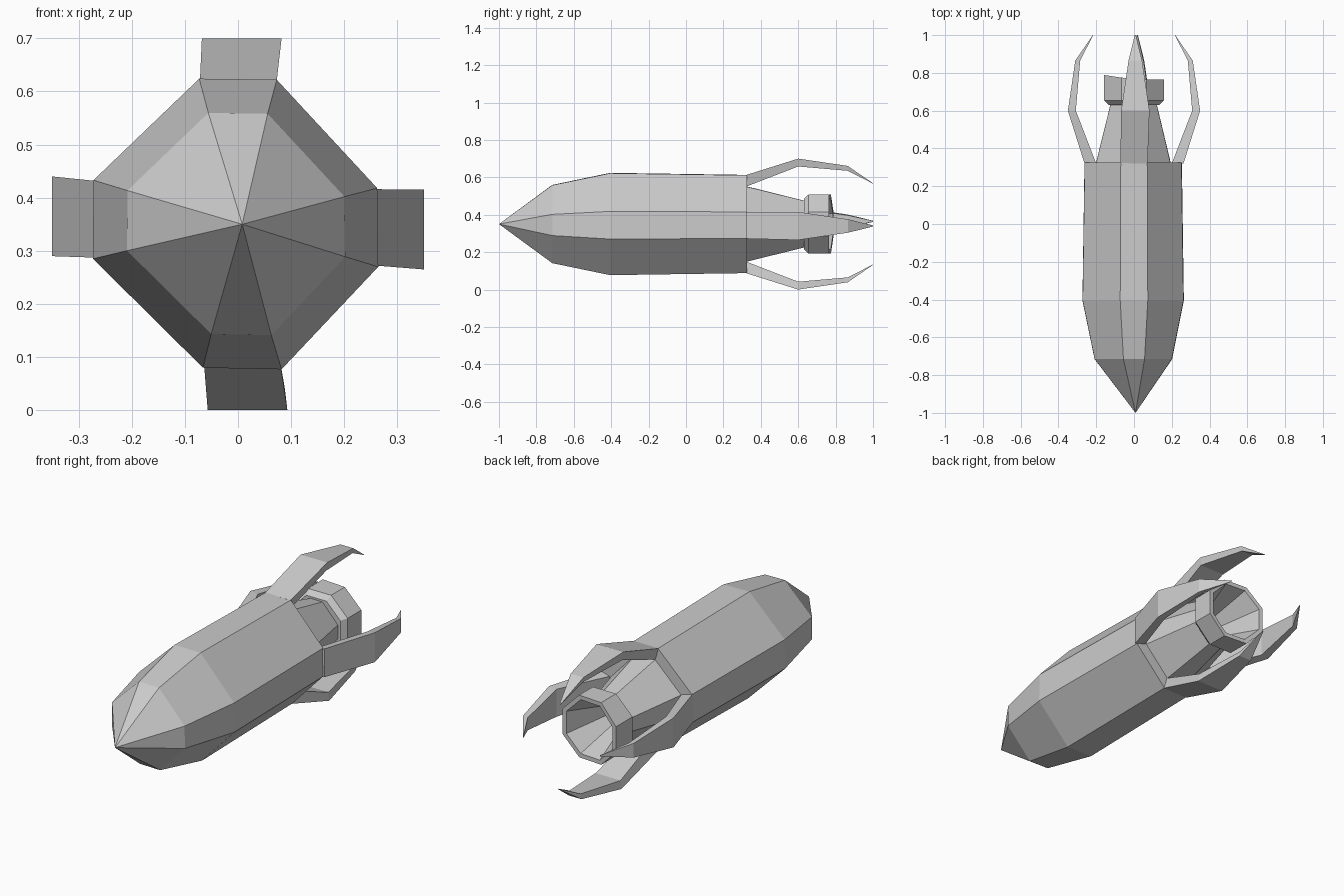
import bpy, bmesh
from mathutils import Vector

if "Cube" in bpy.data.objects:
    bpy.data.objects.remove(bpy.data.objects["Cube"])

CZ = 0.35
# slightly skewed hull octagon (x, z about the axis) and a regular one for the nozzle
HULL = [(-.073, .274), (.073, .272), (.262, .068), (.264, -.080),
        (.082, -.273), (-.066, -.270), (-.273, -.065), (-.272, .083)]
REG = [(-.414, 1), (.414, 1), (1, .414), (1, -.414),
       (.414, -1), (-.414, -1), (-1, -.414), (-1, .414)]


def finish(name, bm):
    bmesh.ops.remove_doubles(bm, verts=bm.verts, dist=1e-5)
    bmesh.ops.recalc_face_normals(bm, faces=bm.faces)
    me = bpy.data.meshes.new(name)
    bm.to_mesh(me)
    bm.free()
    ob = bpy.data.objects.new(name, me)
    bpy.context.collection.objects.link(ob)
    return ob


def ring(profile, y, s):
    return [Vector((x * s, y, CZ + z * s)) for x, z in profile]


def loft(name, rings, cap_start=True, cap_end=True):
    bm = bmesh.new()
    vs = [[bm.verts.new(p) for p in r] for r in rings]
    n = len(vs[0])
    for a, b in zip(vs, vs[1:]):
        for i in range(n):
            j = (i + 1) % n
            bm.faces.new((a[i], a[j], b[j], b[i]))
    if cap_start:
        bm.faces.new(vs[0])
    if cap_end:
        bm.faces.new(vs[-1])
    return finish(name, bm)


# Hull: pointed nose, shoulder, long barrel, stepped stern
nose = [Vector((.008, -1, CZ))] * 8
loft("hull", [nose, ring(HULL, -.715, .765), ring(HULL, -.405, 1),
              ring(HULL, .325, .96), ring(HULL, .325, .74)], cap_start=False)

# Engine cone and hollow flared nozzle in one skin
rim = ring(REG, .765, .158)
lip = ring(REG, .765, .137)
for r in (rim, lip):
    for p in r:
        p.y += max(0, -p.x) * .15
loft("engine_nozzle", [ring(HULL, .32, .74), ring(HULL, .63, .46),
                       ring(REG, .63, .135), ring(REG, .655, .158),
                       rim, lip, ring(REG, .52, .05)])

# Four claw fins: y, outer radius, inner radius, half widths outer/inner
FIN = [(.32, .262, .200, .072, .055), (.60, .350, .308, .075, .070),
       (.865, .311, .285, .036, .032), (1.0, .218, .216, .003, .002)]
SIDES = [("top_fin", (0, 1), (1, 0), .000, .007),
         ("bottom_fin", (0, -1), (1, 0), .008, .018),
         ("right_fin", (1, 0), (0, 1), -.006, -.010),
         ("left_fin", (-1, 0), (0, 1), .009, .015)]
for name, rad, tan, off0, off1 in SIDES:
    rings = []
    for k, (y, ro, ri, wo, wi) in enumerate(FIN):
        off = off0 if k == 0 else off1
        rings.append([Vector((rad[0] * r + tan[0] * (off + w), y,
                              CZ + rad[1] * r + tan[1] * (off + w)))
                      for r, w in ((ro, -wo), (ro, wo), (ri, wi), (ri, -wi))])
    loft(name, rings)
